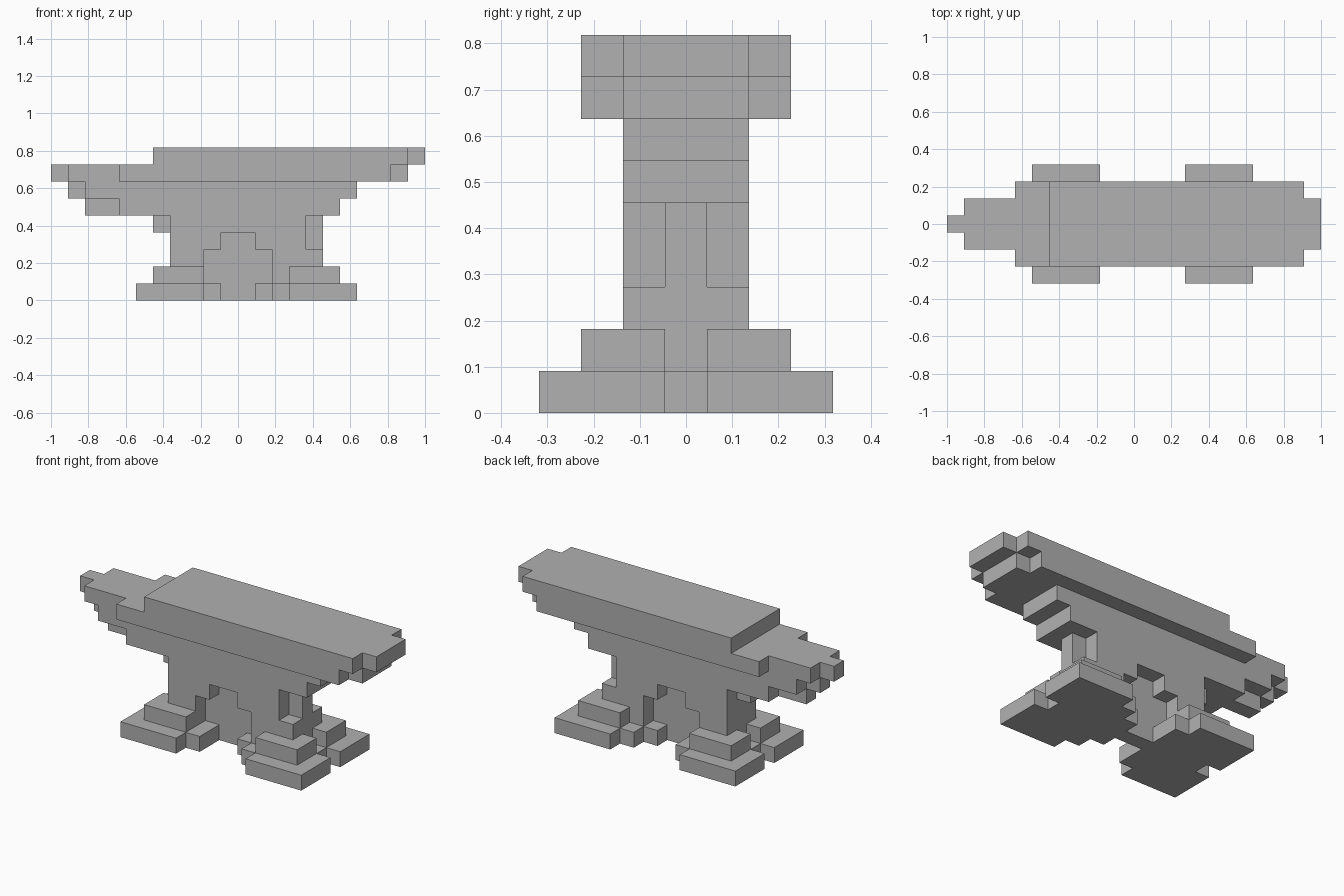
import bpy
import bmesh
from mathutils import Vector

cube = bpy.data.objects.get("Cube")
if cube:
    bpy.data.objects.remove(cube, do_unlink=True)

UNIT = 2 / 22      # edge of one block
MID_X = 11         # block column at the centre

steel = bpy.data.materials.new("steel_grey")
steel.use_nodes = True
GREY = (0.44, 0.44, 0.44, 1)
steel.diffuse_color = GREY
steel.node_tree.nodes["Principled BSDF"].inputs["Base Color"].default_value = GREY


def slab(x0, x1, z0, z1, reach):
    """Blocks from x0 to x1 and z0 to z1, reaching equally to front and back."""
    return {(x, y, z) for x in range(x0, x1)
            for y in range(-reach, reach + 1) for z in range(z0, z1)}


# Working face and heel
top_face = slab(6, 21, 8, 9, 2) | slab(4, 20, 7, 8, 2)
heel = slab(21, 22, 8, 9, 1) | slab(20, 21, 7, 8, 1)

# Stepped horn
horn = (slab(0, 1, 7, 8, 0) | slab(1, 4, 7, 8, 1)
        | slab(1, 2, 6, 7, 0) | slab(2, 4, 6, 7, 1) | slab(2, 4, 5, 6, 0))

# Stepped shoulder under the face
shoulder = slab(4, 18, 6, 7, 1) | slab(4, 17, 5, 6, 1) | slab(6, 7, 4, 5, 0)

# Waist with an arch recessed on both sides, leaving a thin web
waist = slab(7, 15, 3, 5, 1) | slab(15, 16, 3, 5, 0) | slab(7, 16, 0, 3, 1)
arch = slab(9, 13, 0, 3, 1) | slab(10, 12, 3, 4, 1)
web = slab(9, 13, 0, 4, 0)
waist = (waist - arch) | web

# Stepped feet, notched in the middle of their outer ends
right_foot = (slab(5, 9, 0, 1, 3) | slab(6, 9, 1, 2, 2) | slab(9, 10, 0, 1, 2))
right_foot -= slab(5, 6, 0, 1, 0) | slab(6, 7, 1, 2, 0) | waist
left_foot = (slab(14, 18, 0, 1, 3) | slab(14, 17, 1, 2, 2)
             | slab(13, 14, 0, 1, 2) | slab(12, 13, 0, 1, 1))
left_foot -= slab(17, 18, 0, 1, 0) | slab(16, 17, 1, 2, 0) | waist

parts = {"top_face": top_face, "heel": heel, "horn": horn,
         "shoulder": shoulder, "waist": waist,
         "right_foot": right_foot, "left_foot": left_foot}
solid = set().union(*parts.values())


def block_face(block, axis, sign):
    """Corners of one block side, wound to face outwards."""
    centre = Vector(block) + Vector((0.5 - MID_X, 0, 0.5))
    n, u, v = Vector(), Vector(), Vector()
    n[axis], u[(axis + 1) % 3], v[(axis + 2) % 3] = sign / 2, sign / 2, 0.5
    return [(centre + n + a * u + b * v) * UNIT
            for a, b in ((-1, -1), (1, -1), (1, 1), (-1, 1))]


def build(name, blocks):
    """Skin the exposed sides of the blocks and merge flat areas."""
    bm = bmesh.new()
    for block in sorted(blocks):
        for axis in range(3):
            for sign in (-1, 1):
                beside = list(block)
                beside[axis] += sign
                if tuple(beside) not in solid:
                    bm.faces.new([bm.verts.new(p)
                                  for p in block_face(block, axis, sign)])
    bmesh.ops.remove_doubles(bm, verts=bm.verts, dist=UNIT / 100)
    bmesh.ops.dissolve_limit(bm, angle_limit=0.01,
                             verts=bm.verts, edges=bm.edges)
    mesh = bpy.data.meshes.new(name)
    bm.to_mesh(mesh)
    bm.free()
    mesh.materials.append(steel)
    bpy.context.collection.objects.link(bpy.data.objects.new(name, mesh))


for part_name, part_blocks in parts.items():
    build(part_name, part_blocks)
